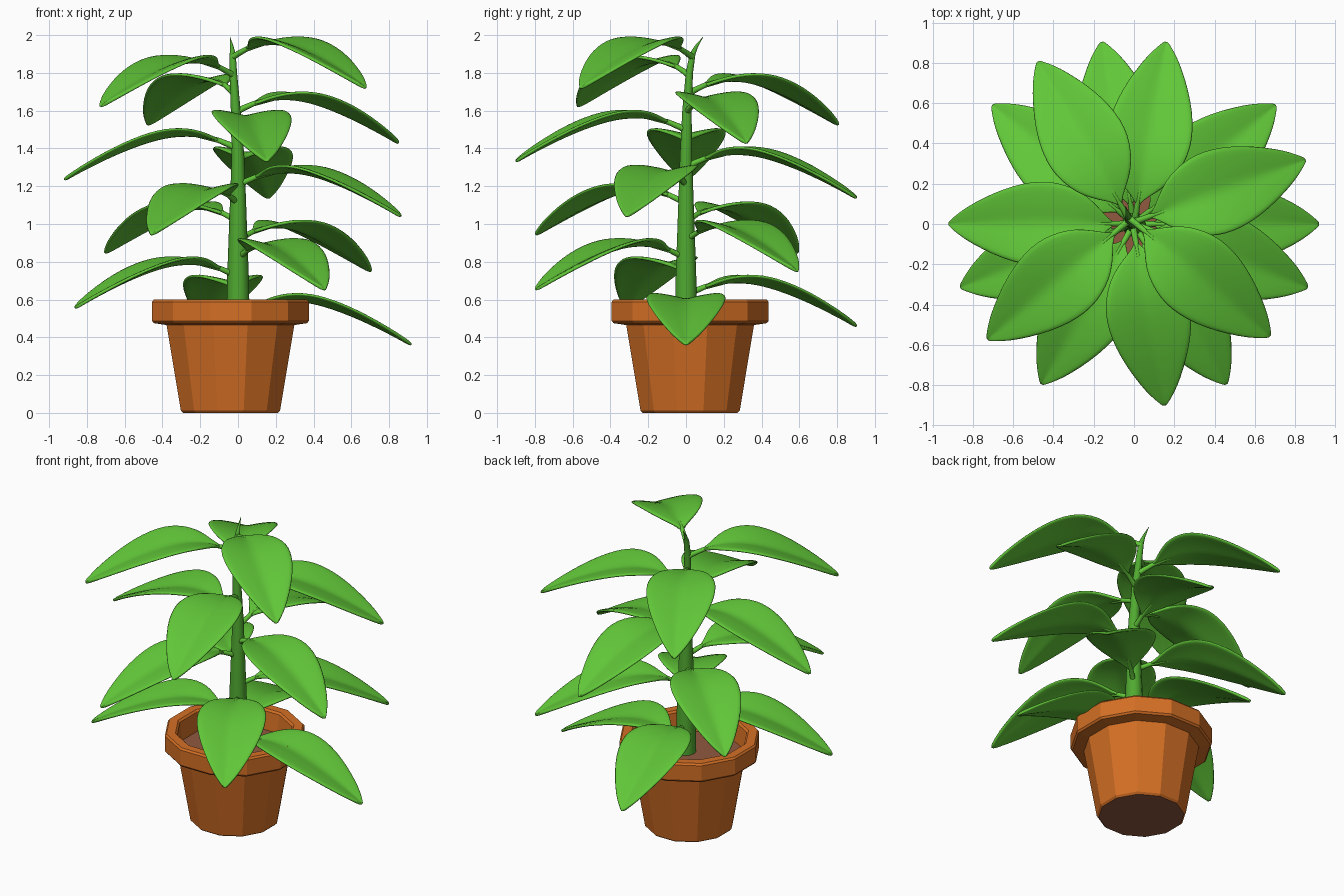
import bpy, bmesh, math
from mathutils import Vector

if "Cube" in bpy.data.objects:
    bpy.data.objects.remove(bpy.data.objects["Cube"])


def material(name, rgb):
    m = bpy.data.materials.new(name)
    m.diffuse_color = (*rgb, 1)
    m.use_nodes = True
    m.node_tree.nodes["Principled BSDF"].inputs["Base Color"].default_value = m.diffuse_color
    return m


LEAF = material("leaf_green", (0.12, 0.57, 0.04))
STEM = material("stem_green", (0.08, 0.40, 0.03))
POT = material("terracotta", (0.66, 0.16, 0.018))
SOIL = material("soil_brown", (0.28, 0.10, 0.05))


def interp(table, x):
    for (x0, y0), (x1, y1) in zip(table, table[1:]):
        if x <= x1:
            return y0 + (y1 - y0) * (x - x0) / (x1 - x0)
    return table[-1][1]


def finish(name, bm, mats):
    bmesh.ops.recalc_face_normals(bm, faces=bm.faces)
    me = bpy.data.meshes.new(name)
    bm.to_mesh(me)
    bm.free()
    ob = bpy.data.objects.new(name, me)
    bpy.context.collection.objects.link(ob)
    for m in mats:
        me.materials.append(m)
    return ob


# Pot: twelve-sided lathe with a thick rim, soil closing the inside
CX, CY, N = -0.04, 0.022, 12
profile = [(.26, 0), (.272, .012), (.35, .465), (.42, .475), (.43, .487),
           (.43, .588), (.42, .6), (.365, .6), (.353, .588), (.338, .47)]
bm = bmesh.new()
rings = []
for r, z in profile:
    ring = []
    for k in range(N):
        a = math.radians(15 + 360 / N * k)
        ring.append(bm.verts.new((CX + r * math.cos(a), CY + r * math.sin(a), z)))
    rings.append(ring)
for a, b in zip(rings, rings[1:]):
    for k in range(N):
        j = (k + 1) % N
        bm.faces.new((a[k], a[j], b[j], b[k]))
bm.faces.new(rings[0]).material_index = 1
bm.faces.new(rings[-1]).material_index = 1
finish("pot", bm, [POT, SOIL])


# Tubes for stem and leaf stalks
def tubes(name, paths, mat, res):
    cu = bpy.data.curves.new(name, 'CURVE')
    cu.dimensions = '3D'
    cu.bevel_depth = 1.0
    cu.bevel_resolution = res
    cu.use_fill_caps = True
    for path in paths:
        sp = cu.splines.new('POLY')
        sp.points.add(len(path) - 1)
        for p, (x, y, z, r) in zip(sp.points, path):
            p.co = (x, y, z, 1)
            p.radius = r
        sp.use_smooth = True
    cu.materials.append(mat)
    ob = bpy.data.objects.new(name, cu)
    bpy.context.collection.objects.link(ob)


stem = [(0, 0, .46, .062), (0, 0, .7, .058), (0, 0, 1.0, .047),
        (0, 0, 1.35, .034), (-.012, .005, 1.6, .026), (-.025, .018, 1.8, .02),
        (-.028, .035, 1.9, .016), (-.033, .055, 1.94, .009), (-.042, .09, 1.99, .001)]
tubes("stem", [stem], STEM, 3)

# Leaves: 15 in a spiral, each 100 degrees on from the one below
RIB = [(0, .165), (.04, .185), (.1, .21), (.17, .227), (.25, .237), (.35, .233),
       (.5, .195), (.65, .135), (.8, .065), (.92, 0)]
HALF = [(.1, .012), (.13, .03), (.17, .08), (.23, .14), (.3, .18), (.38, .207),
        (.46, .214), (.55, .203), (.65, .173), (.75, .128), (.84, .077),
        (.89, .036), (.92, .006)]
XS = [(p[2], p[0]) for p in stem]
YS = [(p[2], p[1]) for p in stem]
stalks = []
for i in range(15):
    ang = math.radians(100 * i)
    tip_z = .36 + .097 * i
    base_z = tip_z + .17
    bx, by = interp(XS, base_z), interp(YS, base_z)
    out = Vector((math.cos(ang), math.sin(ang), 0))
    side = Vector((-math.sin(ang), math.cos(ang), 0))
    base = Vector((bx, by, tip_z))

    stalks.append([(*(base + out * r + Vector((0, 0, interp(RIB, r)))), w)
                   for r, w in [(0, .018), (.04, .016), (.1, .014), (.17, .013), (.24, .004)]])

    bm = bmesh.new()
    rows = []
    for r, w in HALF:
        row = []
        for k in range(-4, 5):
            t = k / 4
            lift = .042 * w / .21 * (1.5 * abs(t) - .5 * t * t)
            row.append(bm.verts.new(base + out * r + side * (w * t)
                                    + Vector((0, 0, interp(RIB, r) + lift))))
        rows.append(row)
    for a, b in zip(rows, rows[1:]):
        for k in range(8):
            bm.faces.new((a[k], b[k], b[k + 1], a[k + 1]))
    for f in bm.faces:
        f.smooth = True
    ob = finish(f"leaf_{i + 1}", bm, [LEAF])
    so = ob.modifiers.new("thickness", 'SOLIDIFY')
    so.thickness = .018
    so.offset = 0
    su = ob.modifiers.new("round", 'SUBSURF')
    su.levels = su.render_levels = 1
tubes("leaf_stalks", stalks, LEAF, 2)
